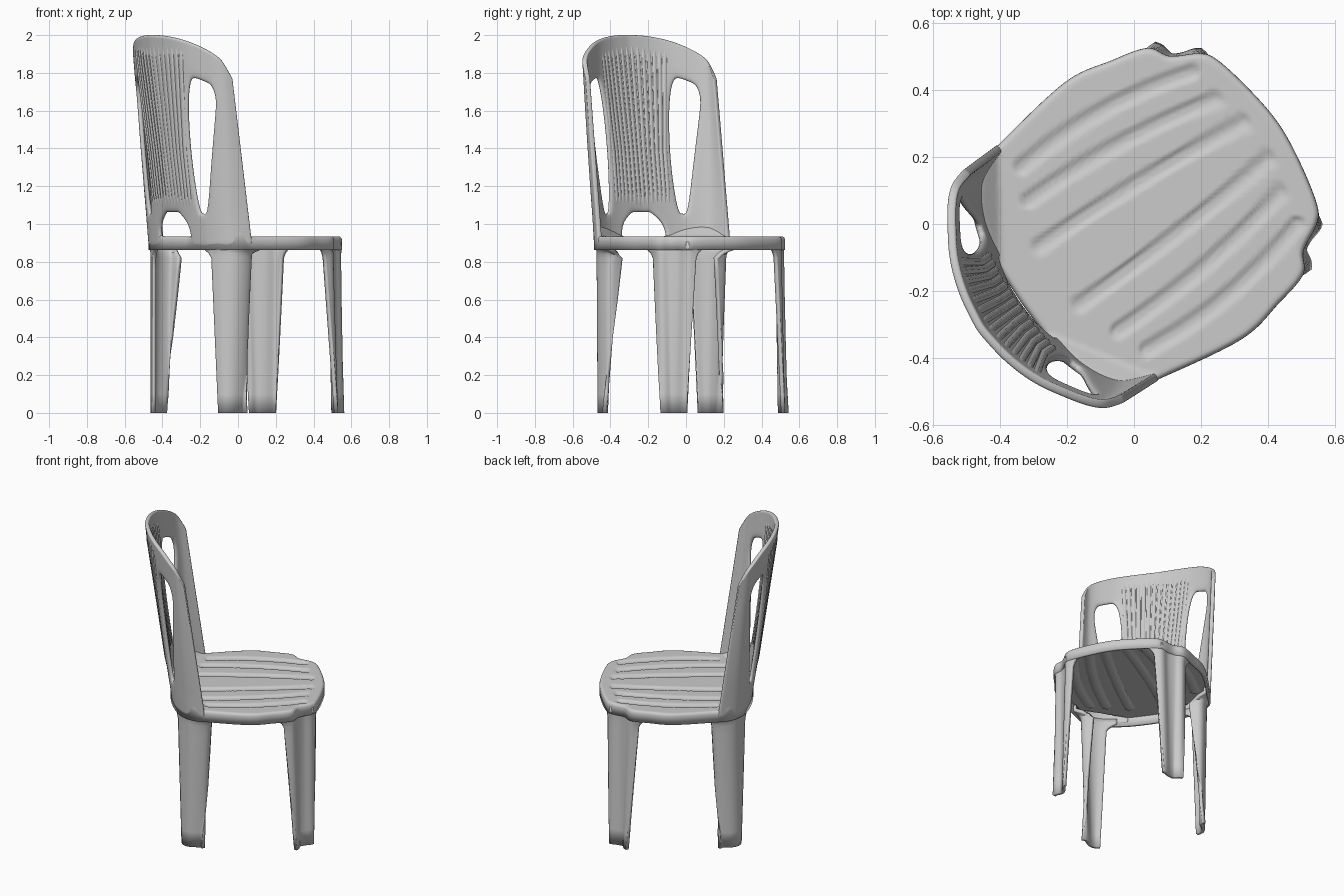
import bpy, bmesh, math

if "Cube" in bpy.data.objects:
    bpy.data.objects.remove(bpy.data.objects["Cube"])

YAW = math.radians(34.5)   # the chair is modelled facing +x, then turned
THICK = 0.026


def spline(pts, t):
    """Catmull-Rom point at parameter t in [0, 1] along an open point list."""
    n = len(pts) - 1
    i = min(int(t * n), n - 1)
    f = t * n - i
    b, c = pts[i], pts[i + 1]
    a = pts[i - 1] if i > 0 else [2 * p - q for p, q in zip(b, c)]
    d = pts[i + 2] if i + 2 <= n else [2 * p - q for p, q in zip(c, b)]
    return [0.5 * (2 * q + (r - p) * f + (2 * p - 5 * q + 4 * r - s) * f * f
                   + (3 * q - p - 3 * r + s) * f ** 3) for p, q, r, s in zip(a, b, c, d)]


def lerp(a, b, f):
    return [p + (q - p) * f for p, q in zip(a, b)]


def finish(name, bm, thick, offset=0, mirror=False, subsurf=0):
    bmesh.ops.recalc_face_normals(bm, faces=bm.faces)
    mesh = bpy.data.meshes.new(name)
    bm.to_mesh(mesh)
    bm.free()
    ob = bpy.data.objects.new(name, mesh)
    bpy.context.collection.objects.link(ob)
    ob.rotation_euler.z = YAW
    if mirror:
        m = ob.modifiers.new("Mirror", 'MIRROR')
        m.use_axis = (False, True, False)
    s = ob.modifiers.new("Solidify", 'SOLIDIFY')
    s.thickness, s.offset = thick, offset
    if subsurf:
        m = ob.modifiers.new("Subdivision", 'SUBSURF')
        m.levels = m.render_levels = subsurf
    bpy.context.view_layer.objects.active = ob
    bpy.ops.object.select_all(action='DESELECT')
    ob.select_set(True)
    bpy.ops.object.shade_smooth_by_angle(angle=math.radians(40))


def grid(bm, rows, keep=lambda r, c: True):
    vs = [[bm.verts.new(p) for p in row] for row in rows]
    for r in range(len(vs) - 1):
        for c in range(len(vs[0]) - 1):
            if keep(r, c):
                bm.faces.new((vs[r][c], vs[r][c + 1], vs[r + 1][c + 1], vs[r + 1][c]))
    bmesh.ops.delete(bm, geom=[v for v in bm.verts if not v.link_faces], context='VERTS')


# Backrest surface: half plan curves at seat level and at the top rail
LOW = [(-.40, 0), (-.395, .12), (-.38, .22), (-.355, .295), (-.322, .35), (-.275, .395), (-.2, .415)]
HIGH = [(-.555, 0), (-.537, .12), (-.502, .22), (-.457, .295), (-.412, .36), (-.37, .397), (-.32, .41)]
TOP_Z = [(2.003,), (1.995,), (1.975,), (1.945,), (1.905,), (1.86,), (1.77,)]
BASE_Z = 0.92


def back_point(k, w):
    t = min(abs(k) / 6, 1)
    u, v = lerp(spline(LOW, t), spline(HIGH, t), w)
    return (u, math.copysign(v, k) if k else 0, BASE_Z + w * (spline(TOP_Z, t)[0] - BASE_Z))


# Row height, arch edge, inner and outer edge of the side opening
ROWS = [(-.04, 1.2, 2.1, 2.6), (0, 1.2, 2.1, 2.6), (.04, 1.2, 2.1, 2.6), (.09, 1.0, 2.1, 2.55),
        (.13, .5, 2.1, 2.55), (.20, .6, 1.92, 2.8), (.35, .8, 1.78, 3.15), (.5, .85, 1.78, 3.5),
        (.65, .9, 1.88, 3.85), (.76, .9, 2.08, 4.1), (.82, .9, 2.35, 3.8), (.88, .9, 2.3, 3.8),
        (.95, .9, 2.3, 3.8), (.985, .9, 2.3, 3.8), (1, .9, 2.3, 3.8)]
SPLITS = (3, 3, 3, 5)


def back_row(row):
    w, cuts = row[0], (0,) + row[1:] + (6,)
    ks = [0]
    for a, b, n in zip(cuts, cuts[1:], SPLITS):
        ks += [a + (b - a) * (i + 1) / n for i in range(n)]
    ks[-2] = 5.85     # tight loop keeps the front edge crisp
    return [back_point(k, w) for k in ks]


def back_keep(r, c):
    arch = c < 3 and r < 4
    opening = 6 <= c < 9 and 4 <= r < 10
    return not (arch or opening)


bm = bmesh.new()
grid(bm, [back_row(r) for r in ROWS], back_keep)
finish("backrest", bm, THICK, mirror=True, subsurf=2)

# Vertical ribs, standing proud of both faces of the centre panel
curve = bpy.data.curves.new("back_ribs", 'CURVE')
curve.dimensions = '3D'
curve.bevel_depth, curve.bevel_resolution = 0.018, 3
curve.use_fill_caps = True
COUNT, STEPS = 14, 24
for i in range(COUNT):
    side = 2 * i / (COUNT - 1) - 1
    sp = curve.splines.new('POLY')
    sp.points.add(STEPS)
    for j, p in enumerate(sp.points):
        f = j / STEPS
        k = side * (1.45 + .4 * max(0, f - .35) / .65)
        p.co = (*back_point(k, .155 + f * .805), 1)
        p.radius = min(1, .65 + 5 * min(f, 1 - f))
ribs = bpy.data.objects.new("back_ribs", curve)
ribs.rotation_euler.z = YAW
bpy.context.collection.objects.link(ribs)


# Legs: open curved channels lofted from a top profile to a foot profile
def leg(name, sections):
    bm = bmesh.new()
    grid(bm, [[(*spline(prof, i / 24), z) for i in range(25)] for z, prof in sections])
    finish(name, bm, 0.022, mirror=True)


def blend(a, b, f):
    return [lerp(p, q, f) for p, q in zip(a, b)]


REAR_TOP = [(-.352, .272), (-.325, .325), (-.285, .365), (-.23, .38), (-.175, .365), (-.165, .30)]
REAR_FOOT = [(-.33, .305), (-.315, .338), (-.285, .356), (-.25, .36), (-.222, .362), (-.207, .384)]
FRONT_TOP = [(.28, .395), (.33, .39), (.352, .352), (.395, .315), (.445, .295), (.463, .255)]
FRONT_FOOT = [(.352, .405), (.364, .385), (.372, .35), (.40, .332), (.44, .32), (.457, .31)]


def sections(top, foot, collar):
    out = [(z, blend(foot, top, z / .82)) for z in (0, .1, .2, .4, .6, .76, .82)]
    # fillet widening into the seat skirt
    return out + [(z, blend(top, collar, f)) for z, f in ((.845, .25), (.862, .6), (.874, 1), (.905, 1))]


leg("rear_legs", sections(REAR_TOP, REAR_FOOT,
    [(-.375, .21), (-.348, .295), (-.315, .345), (-.27, .387), (-.2, .405), (-.13, .412)]))
leg("front_legs", sections(FRONT_TOP, FRONT_FOOT,
    [(.235, .415), (.318, .398), (.352, .352), (.395, .315), (.453, .292), (.478, .215)]))

# Seat: ring-built shell with a turned-down skirt and six shallow grooves
HALF = [(-.41, 0), (-.405, .12), (-.388, .22), (-.362, .30), (-.328, .355), (-.275, .402), (-.19, .425),
        (.07, .465), (.22, .44), (.33, .41), (.372, .352), (.45, .308), (.483, .26), (.512, .13), (.525, 0)]
LOOP = HALF + [(u, -v) for u, v in HALF[-2::-1]]
GROOVES = [(-.18, .40, .33, .275, .03), (-.22, .41, .235, .17, .02), (-.27, .44, .105, .065, .01)]
SEGS, RINGS, CX = 192, 44, 0.07


def seat_z(u, v):
    z = 0.934
    for u0, u1, v0, v1, bow in GROOVES:
        c = max(u0, min(u1, u))
        p = (c - u0) / (u1 - u0)
        d = math.hypot(abs(v) - (v0 + (v1 - v0) * p + bow * 4 * p * (1 - p)), u - c)
        s = max(0, min(1, (.026 - d) / .012))
        z -= .009 * s * s * (3 - 2 * s)
    # rear corners sweep up into the backrest
    return z + .9 * max(0, -.835 * (u + .345) + .55 * (abs(v) - .2))


bm = bmesh.new()
outline = [spline(LOOP, i / SEGS) for i in range(SEGS)]
profile = [(.965 * (i + 1) / RINGS, 0) for i in range(RINGS)]
profile += [(.98, -.002), (.991, -.007), (.998, -.015), (1, -.025), (1.0, None)]
centre = bm.verts.new((CX, 0, seat_z(CX, 0)))
last = None
for f, dz in profile:
    ring = []
    for u, v in outline:
        x, y = CX + (u - CX) * f, v * f
        z = .862 if dz is None else seat_z(x, y) + dz
        ring.append(bm.verts.new((x, y, z)))
    for i in range(SEGS):
        j = (i + 1) % SEGS
        if last:
            bm.faces.new((last[i], ring[i], ring[j], last[j]))
        else:
            bm.faces.new((centre, ring[i], ring[j]))
    last = ring
finish("seat", bm, 0.018, offset=-1)
